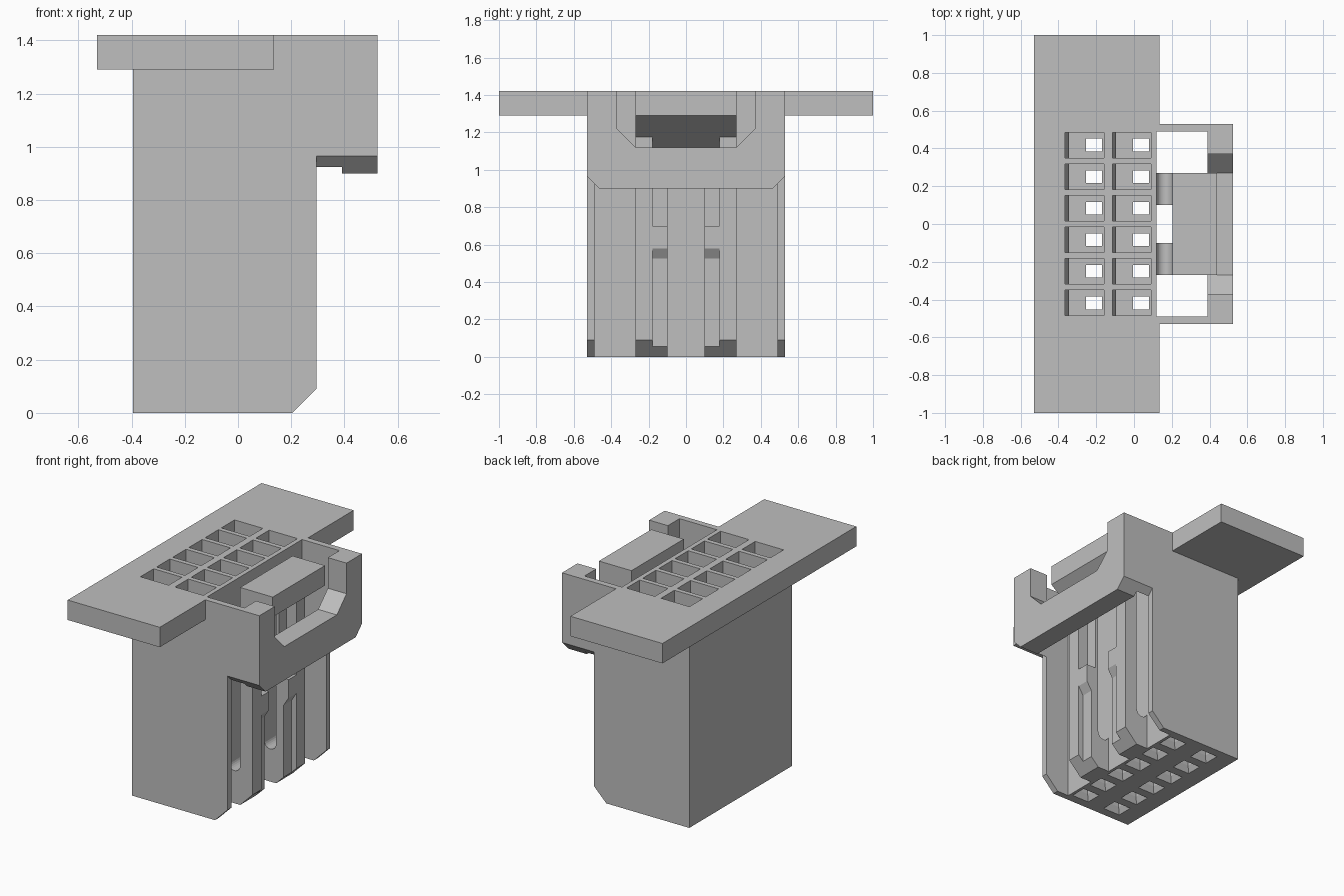
import bpy, bmesh, math

if "Cube" in bpy.data.objects:
    bpy.data.objects.remove(bpy.data.objects["Cube"])

grey = bpy.data.materials.new("plain grey")
grey.use_nodes = True
COLOUR = (0.52, 0.52, 0.52, 1)
grey.diffuse_color = COLOUR
grey.node_tree.nodes["Principled BSDF"].inputs["Base Color"].default_value = COLOUR


def loft(bm, rings):
    """Skin a closed solid through matching rings of points."""
    loops = [[bm.verts.new(p) for p in ring] for ring in rings]
    n = len(loops[0])
    for a, b in zip(loops, loops[1:]):
        for i in range(n):
            j = (i + 1) % n
            bm.faces.new((a[i], a[j], b[j], b[i]))
    bm.faces.new(loops[0][::-1])
    bm.faces.new(loops[-1])


def finish(name, bm):
    bmesh.ops.recalc_face_normals(bm, faces=bm.faces)
    mesh = bpy.data.meshes.new(name)
    bm.to_mesh(mesh)
    bm.free()
    mesh.materials.append(grey)
    ob = bpy.data.objects.new(name, mesh)
    bpy.context.collection.objects.link(ob)
    return ob


def side_prism(name, profile, y0, y1):
    """Extrude an (x, z) profile along y."""
    bm = bmesh.new()
    loft(bm, [[(x, y, z) for x, z in profile] for y in (y0, y1)])
    return finish(name, bm)


def front_prism(name, profile, x0, x1):
    """Extrude a (y, z) profile along x."""
    bm = bmesh.new()
    loft(bm, [[(x, y, z) for y, z in profile] for x in (x0, x1)])
    return finish(name, bm)


def box(name, x0, x1, y0, y1, z0, z1):
    return side_prism(name, [(x0, z0), (x1, z0), (x1, z1), (x0, z1)], y0, y1)


def combine(target, tool, operation):
    tool.hide_render = True
    mod = target.modifiers.new(operation.lower(), "BOOLEAN")
    mod.operation, mod.solver, mod.object = operation, "EXACT", tool
    bpy.context.view_layer.objects.active = target
    bpy.ops.object.modifier_apply(modifier=mod.name)
    bpy.data.objects.remove(tool)


TOP, BACK, FRONT = 1.42, -0.395, 0.295
GAP_BACK, ARM_BACK = 0.12, 0.205

# Housing: main block with a chamfered lower edge
housing = side_prism("housing", [(BACK, 0), (ARM_BACK, 0), (FRONT, 0.09),
                                 (FRONT, TOP), (BACK, TOP)], -0.53, 0.53)

# Mounting flange and the guard around the latch
combine(housing, box("flange", -0.53, 0.135, -1, 1, 1.29, TOP), "UNION")
half = [(0.465, 0.9), (0.53, 0.965), (0.53, TOP)]
guard = half + [(-y, z) for y, z in reversed(half)]
combine(housing, front_prism("guard", guard, 0.2, 0.525), "UNION")

# Open latch bay, and the finger notch in the guard
combine(housing, box("bay", GAP_BACK, 0.39, -0.49, 0.49, -0.1, 1.6), "DIFFERENCE")
half = [(0.27, 1.12), (0.37, 1.22), (0.37, 1.6)]
notch = half + [(-y, z) for y, z in reversed(half)]
combine(housing, front_prism("notch", notch, 0.3, 0.6), "DIFFERENCE")

# Two rows of six stepped terminal cavities, flared at the bottom
bm = bmesh.new()
for x in (-0.365, -0.115):
    for row in range(6):
        y = (row - 2.5) * 0.167
        # left edge, right edge, half width, height
        steps = [(0.085, 0.22, 0.058, -0.01), (0.11, 0.195, 0.034, 0.04),
                 (0.11, 0.195, 0.034, 0.14), (0.02, 0.205, 0.068, 0.14),
                 (0.02, 0.205, 0.068, 0.9), (0, 0.205, 0.068, 0.95),
                 (0, 0.205, 0.068, 1.5)]
        loft(bm, [[(x + a, y - h, z), (x + b, y - h, z),
                   (x + b, y + h, z), (x + a, y + h, z)] for a, b, h, z in steps])
combine(housing, finish("cavities", bm), "DIFFERENCE")

# Latch arms: hinged at the foot, with a rounded slot behind them
radius = (ARM_BACK - GAP_BACK) / 2
slot = [(GAP_BACK + radius + radius * math.cos(t), 0.255 - radius * math.sin(t))
        for t in (math.pi * i / 12 for i in range(13))]
rib = [(GAP_BACK, 0), (ARM_BACK, 0), (FRONT, 0.09), (FRONT, 1.175),
       (ARM_BACK, 1.104)] + slot
hook = [(GAP_BACK, 0), (ARM_BACK, 0), (0.26, 0.055), (0.26, 0.525), (FRONT, 0.58),
        (FRONT, 0.7), (0.225, 0.7), (0.225, 1.12), (ARM_BACK, 1.104)] + slot
for side, s in (("left", 1), ("right", -1)):
    side_prism(side + "_latch_rib", rib, s * 0.18, s * 0.27)
    side_prism(side + "_latch_hook", hook, s * 0.10, s * 0.18)

# Latch button joining both arms
side_prism("latch_button", [(ARM_BACK, 1.104), (0.44, 1.29), (0.44, TOP),
                            (ARM_BACK, TOP)], -0.27, 0.27)
